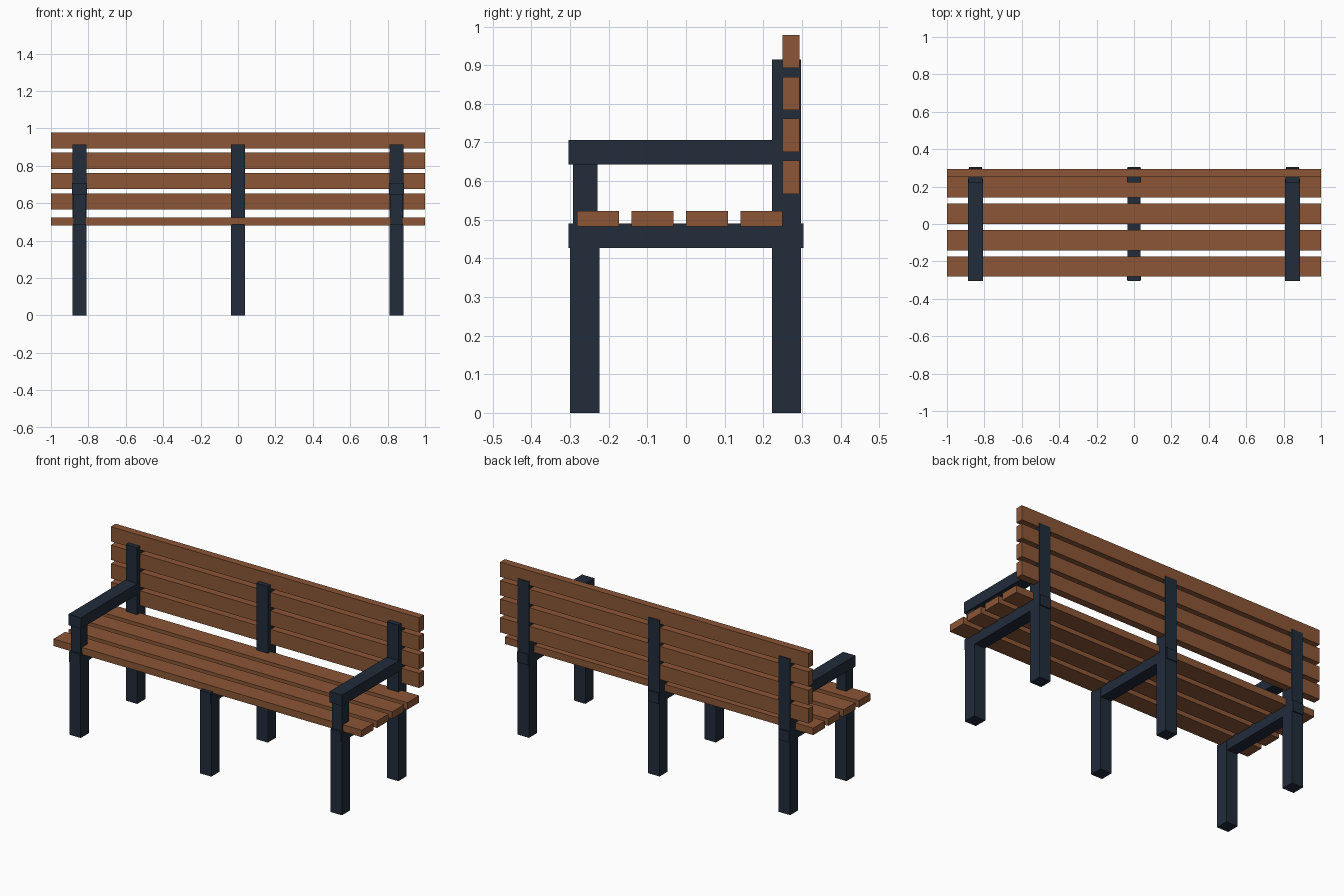
import bpy

cube = bpy.data.objects.get("Cube")
if cube:
    bpy.data.objects.remove(cube, do_unlink=True)


def material(name, rgb):
    mat = bpy.data.materials.new(name)
    mat.use_nodes = True
    color = (*rgb, 1)
    mat.diffuse_color = color
    mat.node_tree.nodes["Principled BSDF"].inputs["Base Color"].default_value = color
    return mat


WOOD = material("brown wood", (0.258, 0.093, 0.037))
IRON = material("dark blue iron", (0.015, 0.025, 0.042))


def box(name, mat, x, width, y, z):
    """Box centred on x, with (min, max) ranges for y and z."""
    bpy.ops.mesh.primitive_cube_add(size=1, location=(x, sum(y) / 2, sum(z) / 2))
    obj = bpy.context.object
    obj.name = name
    obj.scale = (width, y[1] - y[0], z[1] - z[0])
    bpy.ops.object.transform_apply(location=False, rotation=False, scale=True)
    obj.data.materials.append(mat)
    return obj


# Three support frames: front leg, tall back post and seat rail
for side, x in (("right", -0.847), ("middle", 0), ("left", 0.847)):
    box(f"{side}_front_leg", IRON, x, 0.074, (-0.3, -0.224), (0, 0.48))
    box(f"{side}_back_post", IRON, x, 0.074, (0.223, 0.298), (0, 0.915))
    box(f"{side}_seat_rail", IRON, x, 0.07, (-0.304, 0.304), (0.427, 0.49))
    # Armrests on the outer frames only
    if x:
        box(f"{side}_arm_post", IRON, x, 0.064, (-0.293, -0.229), (0.48, 0.65))
        box(f"{side}_armrest", IRON, x, 0.08, (-0.304, 0.24), (0.643, 0.707))

# Seat slats
for i in range(4):
    y = -0.282 + i * 0.141
    box(f"seat_slat_{i + 1}", WOOD, 0, 2, (y, y + 0.109), (0.482, 0.523))

# Backrest slats
for i in range(4):
    z = 0.567 + i * 0.1085
    box(f"back_slat_{i + 1}", WOOD, 0, 2, (0.25, 0.294), (z, z + 0.086))
